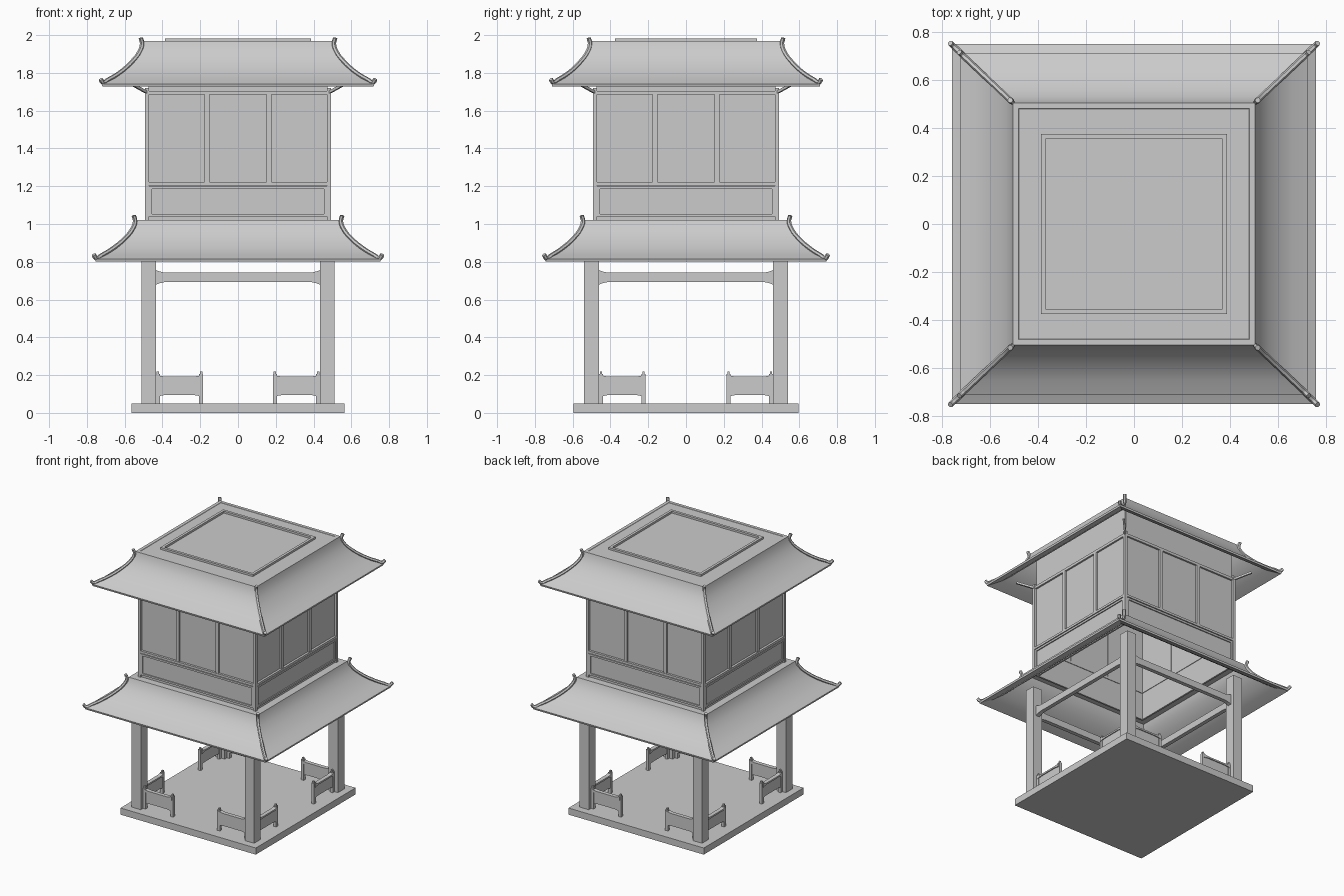
import bpy, bmesh, math
from mathutils import Matrix, Vector

if "Cube" in bpy.data.objects:
    bpy.data.objects.remove(bpy.data.objects["Cube"])


def make(name, bm, smooth=False):
    bmesh.ops.recalc_face_normals(bm, faces=bm.faces[:])
    me = bpy.data.meshes.new(name)
    bm.to_mesh(me)
    bm.free()
    ob = bpy.data.objects.new(name, me)
    bpy.context.collection.objects.link(ob)
    if smooth:
        select(ob)
        bpy.ops.object.shade_smooth_by_angle(angle=math.radians(30))
    return ob


def select(ob):
    bpy.ops.object.select_all(action='DESELECT')
    ob.select_set(True)
    bpy.context.view_layer.objects.active = ob


def add_box(bm, x0, x1, y0, y1, z0, z1, rot=None):
    m = Matrix.Translation(((x0 + x1) / 2, (y0 + y1) / 2, (z0 + z1) / 2)) @ \
        Matrix.Diagonal((x1 - x0, y1 - y0, z1 - z0, 1))
    bmesh.ops.create_cube(bm, size=1, matrix=(rot @ m) if rot else m)


def box(name, *b):
    bm = bmesh.new()
    add_box(bm, *b)
    return make(name, bm)


def add_frame(bm, x0, x1, z0, z1, w, y0, y1, rot):
    # rectangular moulding in the xz plane
    add_box(bm, x0, x1, y0, y1, z0, z0 + w, rot)
    add_box(bm, x0, x1, y0, y1, z1 - w, z1, rot)
    add_box(bm, x0, x0 + w, y0, y1, z0 + w, z1 - w, rot)
    add_box(bm, x1 - w, x1, y0, y1, z0 + w, z1 - w, rot)


def add_flared(bm, a, b, z0, z1, flare, run, off, thick, axis):
    # thin bar whose height grows toward both ends; axis 0 runs along x, 1 along y
    us = [(a, flare), (a + run * .4, flare * .45), (a + run, 0),
          (b - run, 0), (b - run * .4, flare * .45), (b, flare)]
    loop = [(u, z1 + f) for u, f in us] + [(u, z0 - f) for u, f in reversed(us)]

    def ring(o):
        return [bm.verts.new((u, o, z) if axis == 0 else (o, u, z)) for u, z in loop]
    r0, r1 = ring(off - thick / 2), ring(off + thick / 2)
    n = len(loop)
    for i in range(n):
        bm.faces.new((r0[i], r0[(i + 1) % n], r1[(i + 1) % n], r1[i]))
    for r in (r0, r1):
        for i in range(5):
            bm.faces.new((r[i], r[i + 1], r[n - 2 - i], r[n - 1 - i]))


CORNERS = [(1, 1), (-1, 1), (-1, -1), (1, -1)]


def roof(name, prof, dy, thick):
    # concave hipped skirt: square rings lofted down the profile, then given a thickness
    outer = prof
    inner = [(max(r - thick, .47), z - thick * .8) for r, z in prof[:-1]]
    inner += [(prof[-1][0] - .004, prof[-1][1] - thick)]
    path = outer + inner[::-1]
    rmin, rmax = prof[0][0], prof[-1][0]
    bm = bmesh.new()
    rings = []
    for r, z in path:
        ry = r - dy * max(0, (r - rmin) / (rmax - rmin))
        rings.append([bm.verts.new((sx * r, sy * ry, z)) for sx, sy in CORNERS])
    n = len(rings)
    for i in range(n):
        a, b = rings[i], rings[(i + 1) % n]
        for k in range(4):
            bm.faces.new((a[k], a[(k + 1) % 4], b[(k + 1) % 4], b[k]))
    make(name, bm, True)


def hips(name, pts, dy):
    # rolled ridges along the four roof corners with upturned ends
    cu = bpy.data.curves.new(name, 'CURVE')
    cu.dimensions = '3D'
    cu.bevel_depth = .012
    cu.bevel_resolution = 1
    cu.use_fill_caps = True
    cu.resolution_u = 4
    r0, r1 = pts[0][0], pts[-1][0]
    for sx, sy in CORNERS:
        sp = cu.splines.new('BEZIER')
        sp.bezier_points.add(len(pts) - 1)
        for p, (r, z) in zip(sp.bezier_points, pts):
            p.co = (sx * r, sy * (r - dy * (r - r0) / (r1 - r0)), z)
            p.handle_left_type = p.handle_right_type = 'AUTO'
    ob = bpy.data.objects.new(name, cu)
    bpy.context.collection.objects.link(ob)
    select(ob)
    bpy.ops.object.convert(target='MESH')
    bpy.ops.object.shade_smooth_by_angle(angle=math.radians(50))


# base slab
box("base", -.565, .565, -.595, .595, 0, .05)

# four square posts
bm = bmesh.new()
for sx, sy in CORNERS:
    add_box(bm, sx * .473 - .039, sx * .473 + .039, sy * .5 - .039, sy * .5 + .039, .05, .9)
make("posts", bm)

# tie beams between the posts
bm = bmesh.new()
for s in (-1, 1):
    add_flared(bm, -.434, .434, .693, .742, .014, .05, s * .5, .03, 0)
    add_flared(bm, -.461, .461, .693, .742, .014, .05, s * .473, .03, 1)
make("tie_beams", bm)

# low corner fences, two per post
bm = bmesh.new()
for s in (-1, 1):
    for t in (-1, 1):
        for axis, off, near, far in ((0, s * .5, .425, .195), (1, s * .473, .45, .225)):
            a, b = sorted((t * near, t * far))
            add_flared(bm, a, b, .095, .18, .01, .04, off, .016, axis)
            add_flared(bm, a, b, .18, .192, .008, .04, off, .03, axis)
            for u in (a, b):
                hw = .011
                for w, z0, z1 in ((hw, .05, .205), (hw * .6, .205, .218)):
                    if axis == 0:
                        add_box(bm, u - w, u + w, off - w, off + w, z0, z1)
                    else:
                        add_box(bm, off - w, off + w, u - w, u + w, z0, z1)
make("corner_fences", bm)

# lower skirt roof and its hip ridges
roof("lower_roof", [(.48, 1.022), (.538, 1.022), (.548, .99), (.572, .95), (.605, .912),
                    (.65, .873), (.70, .84), (.758, .815)], .01, .014)
hips("lower_hips", [(.552, 1.045), (.545, 1.015), (.56, .972), (.60, .922), (.66, .872),
                    (.72, .835), (.752, .82), (.764, .838)], .012)

# upper storey: thin walls with panels, studs, rails and a framed band below
walls, trim = bmesh.new(), bmesh.new()
for k in range(4):
    R = Matrix.Rotation(k * math.pi / 2, 4, 'Z')
    add_box(walls, -.472, .472, -.475, -.462, 1.0, 1.955, R)
    add_box(walls, -.472, .472, -.482, -.475, 1.02, 1.21, R)
    add_box(trim, .47, .492, -.492, -.47, 1.01, 1.72, R)
    add_box(trim, -.47, .47, -.492, -.458, 1.205, 1.222, R)
    add_box(trim, -.47, .47, -.488, -.458, 1.685, 1.705, R)
    add_frame(trim, -.47, .47, 1.04, 1.2, .014, -.49, -.48, R)
    for x in (-.165, .165):
        add_box(trim, x - .013, x + .013, -.488, -.458, 1.222, 1.685, R)
make("upper_walls", walls)
make("wall_trim", trim)

# diagonal brackets under the upper eaves
bm = bmesh.new()
for sx, sy in CORNERS:
    p, q = Vector((sx * .48, sy * .48, 1.695)), Vector((sx * .57, sy * .57, 1.745))
    d = q - p
    m = Matrix.Translation((p + q) / 2) @ d.to_track_quat('Z', 'Y').to_matrix().to_4x4() @ \
        Matrix.Diagonal((.014, .014, d.length, 1))
    bmesh.ops.create_cube(bm, size=1, matrix=m)
make("eave_brackets", bm)

# upper roof, flat top and hip ridges
roof("upper_roof", [(.48, 1.968), (.504, 1.968), (.512, 1.935), (.532, 1.895), (.562, 1.855),
                    (.605, 1.813), (.66, 1.772), (.722, 1.742)], .01, .014)
box("roof_top", -.49, .49, -.49, .49, 1.952, 1.966)
hips("upper_hips", [(.515, 1.985), (.508, 1.955), (.522, 1.91), (.56, 1.86), (.62, 1.805),
                    (.69, 1.762), (.715, 1.75), (.727, 1.766)], .012)

# raised border on the flat top
bm = bmesh.new()
for s in (-1, 1):
    add_box(bm, -.386, .386, s * .365 - .01, s * .365 + .01, 1.96, 1.981)
    add_box(bm, s * .376 - .01, s * .376 + .01, -.355, .355, 1.96, 1.981)
make("top_border", bm)
